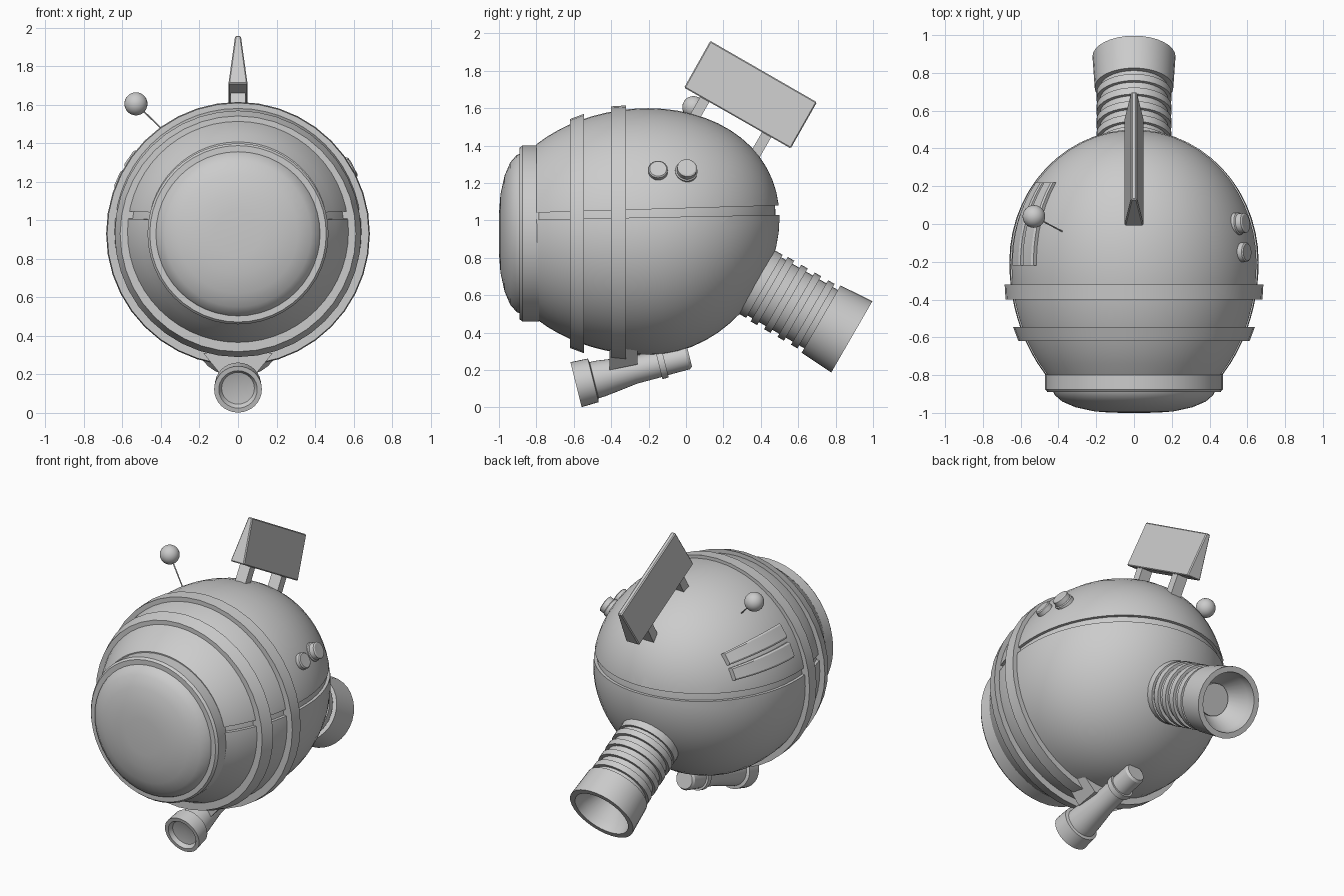
import bpy, bmesh
from math import sin, cos, pi, radians, sqrt
from mathutils import Vector

if "Cube" in bpy.data.objects:
    bpy.data.objects.remove(bpy.data.objects["Cube"])

ZC = 0.94  # body centre height


def finish(name, bm, angle=32):
    bmesh.ops.remove_doubles(bm, verts=bm.verts, dist=1e-5)
    bmesh.ops.recalc_face_normals(bm, faces=bm.faces)
    me = bpy.data.meshes.new(name)
    bm.to_mesh(me)
    bm.free()
    ob = bpy.data.objects.new(name, me)
    bpy.context.collection.objects.link(ob)
    bpy.ops.object.select_all(action='DESELECT')
    ob.select_set(True)
    bpy.context.view_layer.objects.active = ob
    bpy.ops.object.shade_smooth_by_angle(angle=radians(angle))
    return ob


def lathe_bm(profile, origin, axis, segs=40, closed=False):
    """Revolve (radius, distance) points around an axis."""
    bm = bmesh.new()
    q = Vector((0, 0, 1)).rotation_difference(Vector(axis).normalized())
    o = Vector(origin)
    rings = [[bm.verts.new(o + q @ Vector((r * cos(2 * pi * i / segs), r * sin(2 * pi * i / segs), t)))
              for i in range(segs)] for r, t in profile]
    for k in range(len(rings) if closed else len(rings) - 1):
        a, b = rings[k], rings[(k + 1) % len(rings)]
        for i in range(segs):
            j = (i + 1) % segs
            bm.faces.new((a[i], a[j], b[j], b[i]))
    bmesh.ops.remove_doubles(bm, verts=bm.verts, dist=1e-5)
    bmesh.ops.dissolve_degenerate(bm, edges=bm.edges, dist=1e-6)
    return bm


def lathe(name, profile, origin, axis, segs=40, closed=False):
    return finish(name, lathe_bm(profile, origin, axis, segs, closed))


def loft(name, bottom, top, bevel=0.0):
    """Solid between two matching outlines."""
    bm = bmesh.new()
    a = [bm.verts.new(p) for p in bottom]
    b = [bm.verts.new(p) for p in top]
    bm.faces.new(a)
    bm.faces.new(b[::-1])
    n = len(a)
    for i in range(n):
        bm.faces.new((a[i], b[i], b[(i + 1) % n], a[(i + 1) % n]))
    if bevel:
        bmesh.ops.bevel(bm, geom=list(bm.edges), offset=bevel, segments=1, affect='EDGES')
    return finish(name, bm, 20)


# Egg-shaped body outline: radius and centre height along y
def body_r(y):
    half = 0.85 if y < -0.2 else 0.7
    return 0.66 * sqrt(max(0, 1 - ((y + 0.2) / half) ** 2))


def body_z(y):
    return ZC + (0.07 * ((y + 0.2) / 0.7) ** 2 if y > -0.2 else 0)


def body_bm(scale):
    ys = [-0.8 + 0.6 * i / 10 for i in range(10)] + [-0.2 + 0.7 * sin(pi / 2 * i / 14) for i in range(15)]
    prof = [(0, -0.8)] + [(body_r(y), y) for y in ys]
    bm = lathe_bm(prof, (0, 0, 0), (0, 1, 0), 56)
    for v in bm.verts:
        v.co.z += body_z(v.co.y)
        c = Vector((0, -0.2, ZC))
        v.co = c + (v.co - c) * scale
    return bm


# Upper and lower shells with an open seam around an inner core
finish("body_core", body_bm(0.972))
for name, z0, z1, up in (("upper_shell", 1.042, 1.08, 1), ("lower_shell", 1.005, 1.03, -1)):
    bm = body_bm(1)
    no = Vector((0, -(z1 - z0), 1.29)).normalized() * up
    res = bmesh.ops.bisect_plane(bm, geom=bm.verts[:] + bm.edges[:] + bm.faces[:],
                                 plane_co=(0, -0.79, z0), plane_no=no, clear_inner=True)
    cut = [e for e in res['geom_cut'] if isinstance(e, bmesh.types.BMEdge)]
    bmesh.ops.edgeloop_fill(bm, edges=cut)
    finish(name, bm)

# Bands around the body
for name, ra, rb, ya, yb in (("middle_band", 0.68, 0.685, -0.4, -0.32), ("front_band", 0.612, 0.64, -0.62, -0.545)):
    lathe(name, [(ra - 0.06, ya), (ra, ya), (rb, yb), (rb - 0.06, yb)], (0, 0, 0.93), (0, 1, 0), 40, True)

# Front window: rim and shallow dome
lathe("window_rim", [(0.40, -0.785), (0.47, -0.785), (0.47, -0.875), (0.458, -0.89), (0.40, -0.89)],
      (0, 0, 0.93), (0, 1, 0), 48, True)
lathe("window_dome", [(0, -1.0), (0.12, -0.999), (0.21, -0.992), (0.31, -0.97), (0.38, -0.94),
                      (0.42, -0.905), (0.435, -0.87), (0.435, -0.80), (0, -0.80)], (0, 0, 0.93), (0, 1, 0), 48)

# Rear exhaust: ribbed pipe, collar and hollow mouth
pipe = [(0, -0.12), (0.195, -0.12), (0.195, 0.045), (0.18, 0.045)]
for k in range(4):
    t = 0.075 + k * 0.083
    pipe += [(0.18, t), (0.199, t), (0.199, t + 0.04), (0.18, t + 0.04)]
pipe += [(0.18, 0.395), (0.208, 0.395), (0.22, 0.585), (0.185, 0.585), (0.175, 0.53),
         (0.10, 0.41), (0.10, 0.43), (0, 0.43)]
lathe("exhaust", pipe, (0, 0.38, 0.67), (0, 0.866, -0.5), 32)

# Lamp under the belly, with a flared mount
lathe("lamp", [(0, 0.04), (0.085, 0.025), (0.1, 0.0), (0.124, 0.0), (0.12, 0.095), (0.1, 0.1), (0.098, 0.14),
               (0.074, 0.32), (0.072, 0.455), (0.084, 0.455), (0.083, 0.49), (0.07, 0.49), (0.068, 0.61),
               (0.058, 0.625), (0, 0.625)], (0, -0.588, 0.122), (0, 0.97, 0.243), 32)
loft("lamp_mount", [(-0.09, -0.41, 0.2), (0.09, -0.41, 0.2), (0.09, -0.26, 0.23), (-0.09, -0.26, 0.23)],
     [(-0.18, -0.41, 0.31), (0.18, -0.41, 0.31), (0.18, -0.26, 0.32), (-0.18, -0.26, 0.32)])

# Tapered top panel, tilted backwards, on two legs
A, B, C, D = (-0.01, 1.71), (0.56, 1.385), (0.70, 1.632), (0.13, 1.96)


def slab(p, q, w):
    return [(-w, *p), (w, *p), (w, *q), (-w, *q)]


loft("top_panel", slab(A, B, 0.05), slab(D, C, 0.015), 0.006)
for name, y, z, ln in (("front_leg", 0.105, 1.655, 0.13), ("rear_leg", 0.435, 1.465, 0.17)):
    mid, up, along = Vector((y, z)), Vector((0.5, 0.866)), Vector((0.866, -0.5)) * 0.028
    lo = mid - up * ln
    hi = mid + up * 0.03
    loft(name, slab(lo - along, lo + along, 0.038), slab(hi - along, hi + along, 0.038))

# Antenna with ball tip
ball = Vector((-0.53, 0.04, 1.605))
foot = Vector((-0.36, -0.05, 1.44))
lathe("antenna_rod", [(0, 0), (0.004, 0), (0.004, 1 * (ball - foot).length), (0, (ball - foot).length)],
      foot, ball - foot, 8)
lathe("antenna_ball", [(0.06 * sin(pi * i / 14), -0.06 * cos(pi * i / 14)) for i in range(15)],
      ball, (0, 0, 1), 24)

# Round buttons on the right side
n = (0.87, 0.12, 0.46)
lathe("rear_button", [(0, -0.04), (0.06, -0.04), (0.06, 0.02), (0.053, 0.025), (0.053, 0.055), (0.045, 0.06), (0, 0.06)],
      (0.54, 0.0, 1.255), n, 24)
lathe("front_button", [(0, -0.04), (0.052, -0.04), (0.052, 0.028), (0.045, 0.034), (0, 0.034)],
      (0.57, -0.15, 1.26), (0.87, 0.03, 0.48), 24)

# Two curved strips on the left side that follow the body
for name, a0, a1 in (("upper_strip", 30, 38.5), ("lower_strip", 19.5, 28)):
    outlines = []
    bm = bmesh.new()
    for k in range(9):
        y = -0.22 + 0.44 * k / 8
        ring = []
        for a, off in ((a0, -0.03), (a0, 0.02), (a0 + 1, 0.027), (a1 - 1, 0.027), (a1, 0.02), (a1, -0.03)):
            r = body_r(y) + off
            ring.append(bm.verts.new((-r * cos(radians(a)), y, body_z(y) + r * sin(radians(a)))))
        outlines.append(ring)
    for r0, r1 in zip(outlines, outlines[1:]):
        for i in range(6):
            j = (i + 1) % 6
            bm.faces.new((r0[i], r0[j], r1[j], r1[i]))
    bm.faces.new(outlines[0])
    bm.faces.new(outlines[-1][::-1])
    finish(name, bm)
